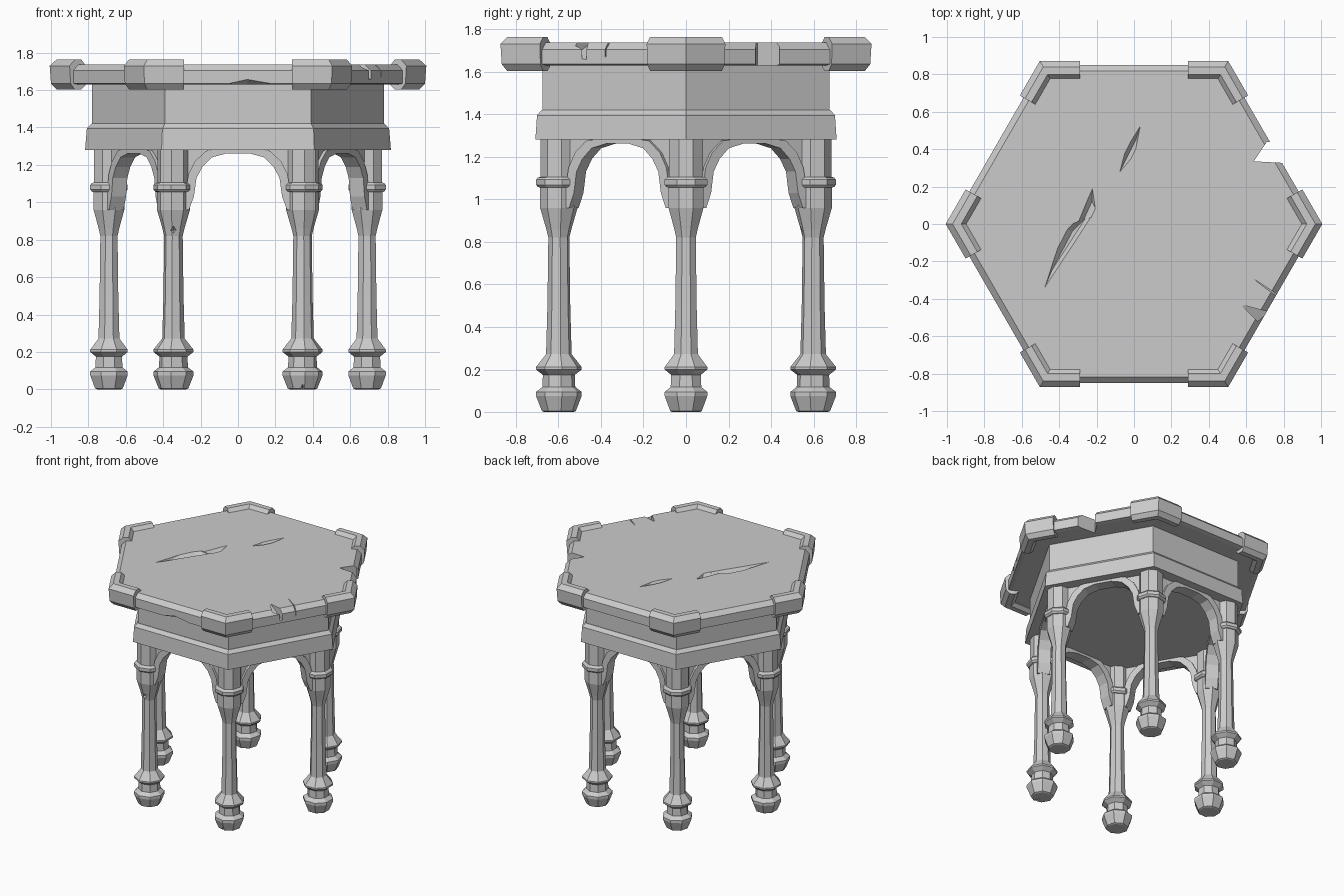
import bpy, bmesh
from math import cos, sin, tan, pi, radians
from mathutils import Vector

if "Cube" in bpy.data.objects:
    bpy.data.objects.remove(bpy.data.objects["Cube"])


def make(name, bm):
    bmesh.ops.remove_doubles(bm, verts=bm.verts, dist=1e-5)
    bmesh.ops.recalc_face_normals(bm, faces=bm.faces)
    me = bpy.data.meshes.new(name)
    bm.to_mesh(me)
    bm.free()
    ob = bpy.data.objects.new(name, me)
    bpy.context.collection.objects.link(ob)
    return ob


def loft(name, rings, bm=None):
    """Skin a list of equal closed rings and cap both ends."""
    bm = bm or bmesh.new()
    vs = [[bm.verts.new(p) for p in r] for r in rings]
    n = len(vs[0])
    for a, b in zip(vs, vs[1:]):
        for i in range(n):
            j = (i + 1) % n
            bm.faces.new((a[i], a[j], b[j], b[i]))
    bm.faces.new(vs[0])
    bm.faces.new(vs[-1])
    return make(name, bm)


def lathe(name, profile, n, x=0, y=0, rot=0):
    """Prism-like turning; profile is (apothem, z)."""
    return loft(name, [[(x + a / cos(pi / n) * cos(rot + 2 * pi * i / n),
                         y + a / cos(pi / n) * sin(rot + 2 * pi * i / n), z)
                        for i in range(n)] for a, z in profile])


def side(phi, a, t, z):
    """Point on a hexagon side: a outward along phi (degrees), t sideways."""
    p = radians(phi)
    return Vector((a * cos(p) - t * sin(p), a * sin(p) + t * cos(p), z))


def cut(target, pts):
    """Subtract the convex hull of a few points."""
    bm = bmesh.new()
    for p in pts:
        bm.verts.new(p)
    bmesh.ops.convex_hull(bm, input=bm.verts)
    c = make("chip_cutter", bm)
    c.hide_render = True
    m = target.modifiers.new("chip", 'BOOLEAN')
    m.operation, m.solver, m.object = 'DIFFERENCE', 'EXACT', c
    bpy.context.view_layer.objects.active = target
    bpy.ops.object.modifier_apply(modifier=m.name)
    bpy.data.objects.remove(c)


# Table top slab
top = lathe("table_top", [(.82, 1.63), (.849, 1.635), (.849, 1.705), (.817, 1.737)], 6)


def gouge(outline, keel, depth):
    cut(top, [(x, y, 1.76) for x, y in outline] + [(x, y, 1.737 - depth) for x, y in keel])


# Gouges in the surface
gouge([(-.51, -.42), (-.38, -.02), (-.31, -.10), (-.20, .05)], [(-.44, -.25), (-.33, -.04), (-.26, .03)], .025)
gouge([(-.34, -.04), (-.19, .05), (-.26, .05), (-.22, .25)], [(-.27, .02), (-.225, .12)], .025)
gouge([(-.10, .23), (-.05, .42), (.01, .36), (.055, .59)], [(-.05, .33), (.01, .45)], .025)
# Notch and nicks along the right-hand edges
cut(top, [(x, y, z) for z in (1.6, 1.8) for x, y in ((.64, .335), (.71, .355), (.71, .44), (.83, .43), (.83, .325))])
for tip, a, b in (((.62, -.28), (.74, -.37), (.80, -.40)), ((.57, -.43), (.66, -.52), (.72, -.47))):
    cut(top, [(*tip, 1.745), (*a, 1.76), (*b, 1.76), (*a, 1.68), (*b, 1.65)])
# Chip under the front edge
cut(top, [(-.15, -.87, 1.625), (.30, -.87, 1.625), (.05, -.87, 1.668), (.05, -.79, 1.625)])

# Corner brackets, mitred round each corner
bracket_profile = [(.866, 1.635), (.872, 1.73), (.84, 1.763), (.80, 1.763),
                   (.775, 1.735), (.775, 1.625), (.80, 1.603), (.84, 1.603)]
for k in range(6):
    c = 60 * k
    rings = [[side(c - 30, a, .29, z) for a, z in bracket_profile],
             [side(c - 30, a, a * tan(pi / 6), z) for a, z in bracket_profile],
             [side(c + 30, a, -.29, z) for a, z in bracket_profile]]
    loft(f"corner_bracket_{k + 1}", rings)

# Apron and its lower moulding
lathe("apron", [(.675, 1.40), (.675, 1.64)], 6)
band = lathe("apron_moulding", [(.708, 1.28), (.70, 1.395), (.678, 1.42)], 6)
for phi, t in ((210, -.15), (150, .12), (30, .1)):
    cut(band, [side(phi, .72, t - .15, 1.40), side(phi, .72, t + .15, 1.40), side(phi, .72, t - .03, 1.365),
               side(phi, .685, t, 1.43), side(phi, .73, t, 1.43)])

# Octagonal legs
leg_profile = [(.066, .005), (.074, .005), (.1, .075), (.1, .095), (.072, .118), (.07, .175),
               (.1, .2), (.1, .212), (.056, .272), (.05, .5), (.046, .82), (.055, .86),
               (.082, .96), (.082, 1.055), (.092, 1.058), (.1, 1.068), (.1, 1.092),
               (.092, 1.102), (.08, 1.106), (.08, 1.29)]
leg_profile[0] = (.064, 0)
for k in range(6):
    t = radians(60 * k)
    x, y = .69 * cos(t), .69 * sin(t)
    leg = lathe(f"leg_{k + 1}", leg_profile, 8, x, y, t + pi / 8)
    if k == 5:  # split foot
        cut(leg, [(x - .03, y - .13, -.01), (x + .03, y - .13, -.01), (x, y - .13, .05), (x, y, -.01)])
    if k in (1, 4):  # nick where the shaft flares
        cut(leg, [(x - .05, y - .09, .85), (x + .05, y - .09, .86), (x, y - .09, .80),
                  (x, y - .09, .9), (x, y - .035, .85)])

# Arches between the legs: thick band and thin spandrel panel
inner = [(-.262, .96), (-.236, 1.03), (-.222, 1.13), (-.19, 1.19), (-.14, 1.24), (-.06, 1.262)]
outer = [(-.30, .96), (-.285, 1.03), (-.265, 1.15), (-.23, 1.22), (-.17, 1.275), (-.06, 1.29)]
inner += [(-u, z) for u, z in reversed(inner)]
outer += [(-u, z) for u, z in reversed(outer)]
for k in range(6):
    phi = 60 * k + 30
    loft(f"arch_band_{k + 1}", [[side(phi, .6 + d, u, z) for u, z, d in
                                 ((*i, -.045), (*i, .045), (*o, .045), (*o, -.045))]
                                for i, o in zip(inner, outer)])
    for s in (-1, 1):
        shape = [(-.29, 1.05), (-.25, 1.15), (-.21, 1.22), (-.16, 1.265), (-.16, 1.29), (-.29, 1.29)]
        loft(f"spandrel_{k + 1}_{'left' if s < 0 else 'right'}",
             [[side(phi, .6 + d, s * u, z) for u, z in shape] for d in (-.025, .025)])
